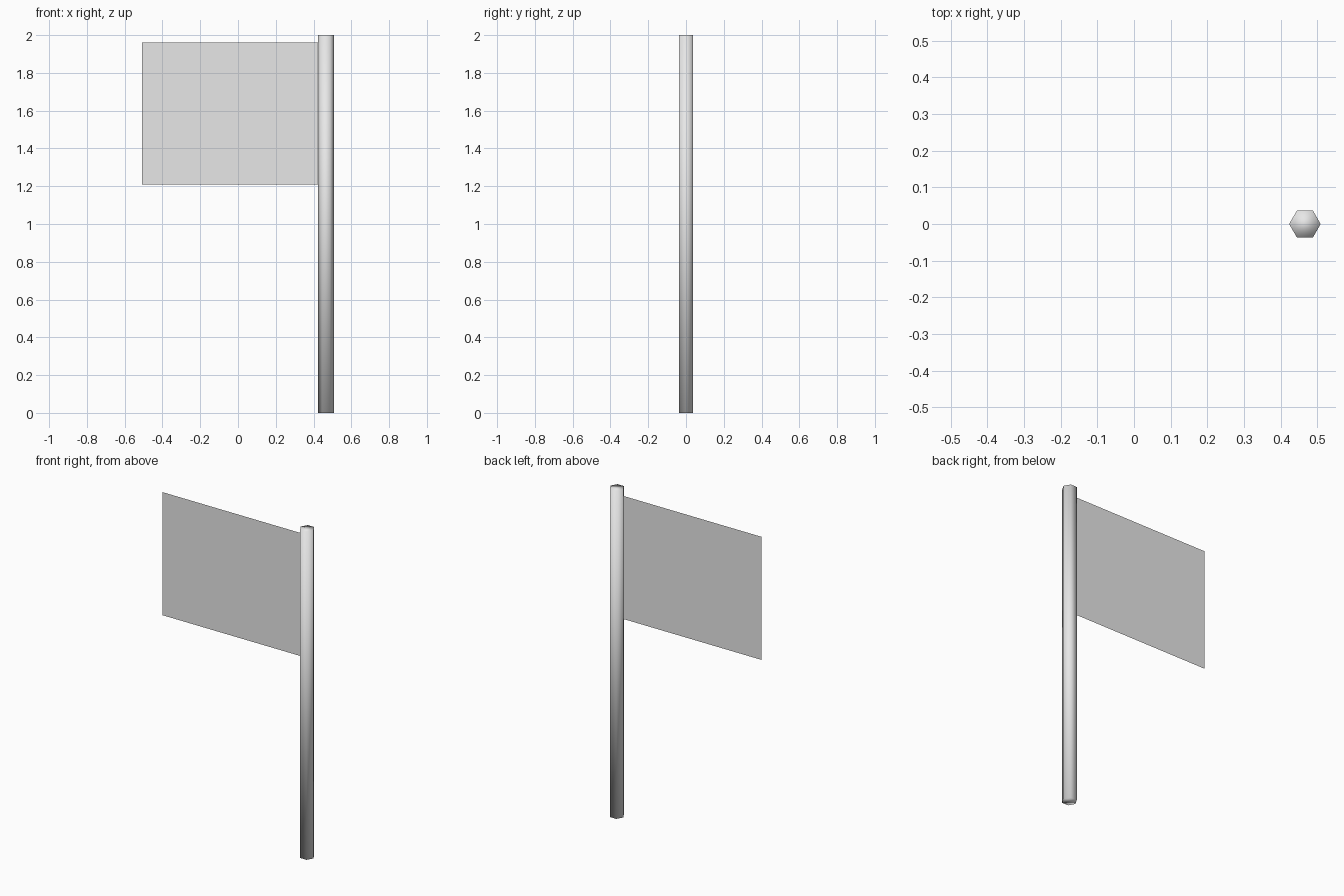
import bpy
import math

if "Cube" in bpy.data.objects:
    bpy.data.objects.remove(bpy.data.objects["Cube"])

POLE_X, POLE_R, HEIGHT = 0.466, 0.043, 2.0
FLAG_LEFT, FLAG_BOTTOM, FLAG_TOP = -0.509, 1.21, 1.96

grey = bpy.data.materials.new("light grey")
grey.diffuse_color = (0.8, 0.8, 0.8, 1.0)
grey.use_nodes = True
grey.node_tree.nodes["Principled BSDF"].inputs["Base Color"].default_value = grey.diffuse_color

# Six-sided pole with corners pointing along x, smooth all over
bpy.ops.mesh.primitive_cylinder_add(vertices=6, radius=POLE_R, depth=HEIGHT,
                                    location=(POLE_X, 0, HEIGHT / 2),
                                    rotation=(0, 0, math.pi / 6))
pole = bpy.context.object
pole.name = "pole"
bpy.ops.object.shade_smooth()
pole.data.materials.append(grey)

# Flat cloth: a single upright sheet meeting the pole's left corner
flag_right = POLE_X - POLE_R
bpy.ops.mesh.primitive_plane_add(
    size=1, rotation=(math.pi / 2, 0, 0),
    location=((FLAG_LEFT + flag_right) / 2, 0, (FLAG_BOTTOM + FLAG_TOP) / 2))
flag = bpy.context.object
flag.name = "flag"
flag.scale = (flag_right - FLAG_LEFT, FLAG_TOP - FLAG_BOTTOM, 1)
flag.data.materials.append(grey)
